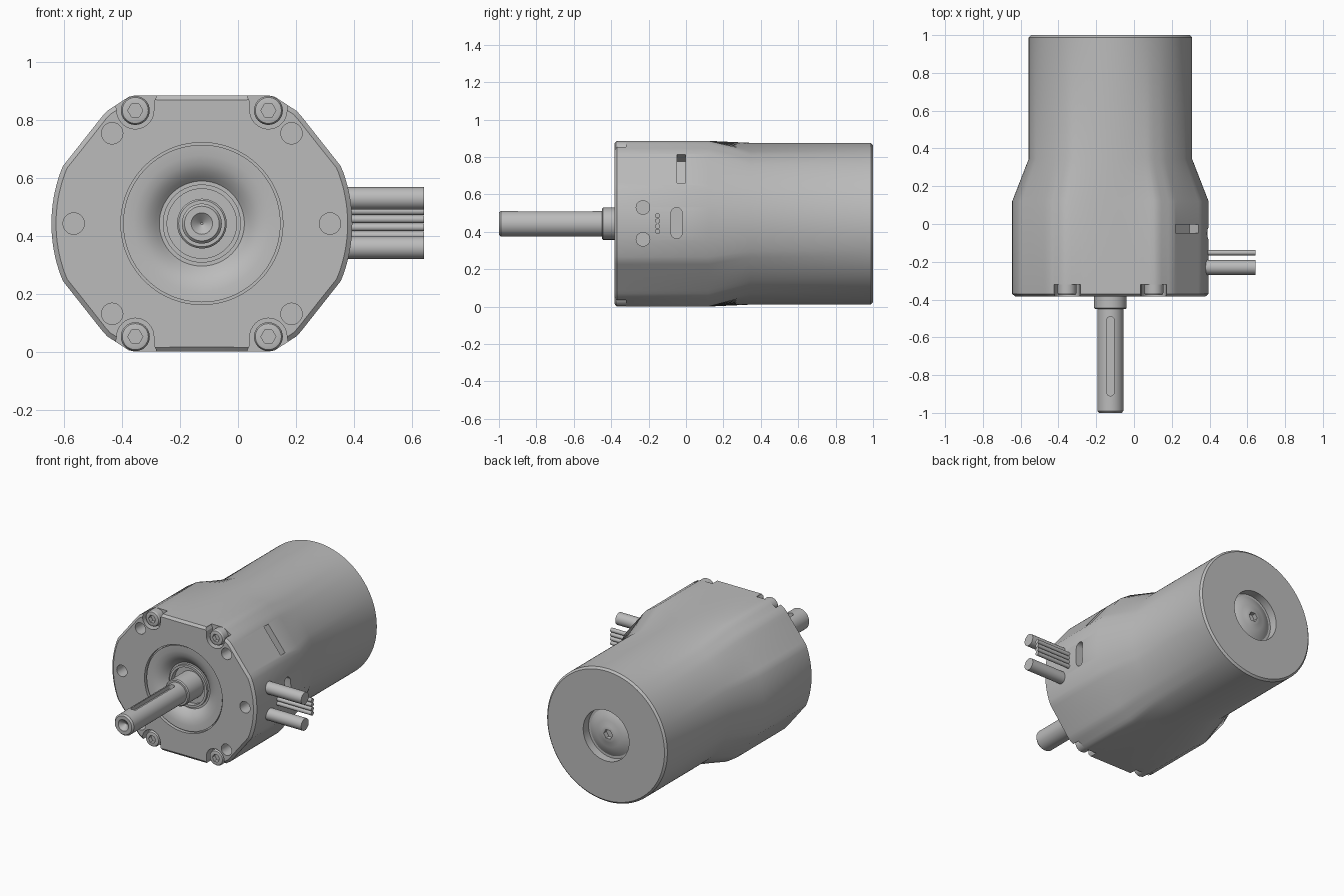
import bpy
import bmesh
from math import cos, sin, pi, radians
from mathutils import Vector

cube = bpy.data.objects.get("Cube")
if cube:
    bpy.data.objects.remove(cube)

CX, CZ = -0.125, 0.443            # motor axis
DIAG = radians(38.3)              # direction of the slanted housing flats
X, Y, Z = Vector((1, 0, 0)), Vector((0, 1, 0)), Vector((0, 0, 1))

metal = bpy.data.materials.new("plain grey")
metal.diffuse_color = (0.5, 0.5, 0.5, 1)
metal.use_nodes = True
metal.node_tree.nodes["Principled BSDF"].inputs["Base Color"].default_value = (0.5, 0.5, 0.5, 1)


def make_object(name, bm):
    bmesh.ops.recalc_face_normals(bm, faces=bm.faces)
    mesh = bpy.data.meshes.new(name)
    bm.to_mesh(mesh)
    bm.free()
    mesh.materials.append(metal)
    obj = bpy.data.objects.new(name, mesh)
    bpy.context.collection.objects.link(obj)
    return obj


def finish(obj, cutter_bm=None):
    """Cut the pockets out, then smooth everything except sharp edges."""
    bpy.ops.object.select_all(action='DESELECT')
    obj.select_set(True)
    bpy.context.view_layer.objects.active = obj
    if cutter_bm:
        cutter = make_object("cutter", cutter_bm)
        cutter.hide_render = True
        mod = obj.modifiers.new("cut", 'BOOLEAN')
        mod.operation, mod.solver, mod.object = 'DIFFERENCE', 'EXACT', cutter
        bpy.ops.object.modifier_apply(modifier=mod.name)
        bpy.data.objects.remove(cutter)
    bpy.ops.object.shade_smooth_by_angle(angle=radians(25))


def outline(a):
    """Housing radius: a circle trimmed by flats, the same in each quadrant."""
    q = abs((a + pi / 2) % pi - pi / 2)
    cuts = [0.52, 0.5 / cos(q - DIAG), 0.505 / cos(q - radians(57))]
    if q > 0.3:
        cuts.append(CZ / sin(q))
    return min(cuts)


def loft(name, rings, center=(CX, CZ), sides=48):
    """Rings along y, each (y, radius, share of housing outline)."""
    bm = bmesh.new()
    loops = []
    for y, r, *mix in rings:
        m = mix[0] if mix else 0
        loop = []
        for i in range(sides):
            a = 2 * pi * i / sides
            rad = r + m * outline(a) if m else r
            loop.append(bm.verts.new((center[0] + rad * cos(a), y, center[1] + rad * sin(a))))
        loops.append(loop)
    for p, q in zip(loops, loops[1:]):
        for i in range(sides):
            j = (i + 1) % sides
            bm.faces.new((p[i], p[j], q[j], q[i]))
    bm.faces.new(loops[0])
    bm.faces.new(loops[-1])
    return make_object(name, bm)


def prism(bm, pts, origin, u, v, low, high):
    """Extrude a 2D profile along u x v, between two depths."""
    w = u.cross(v)
    ends = [[bm.verts.new(origin + u * p + v * q + w * d) for p, q in pts] for d in (low, high)]
    n = len(pts)
    for i in range(n):
        j = (i + 1) % n
        bm.faces.new((ends[0][i], ends[0][j], ends[1][j], ends[1][i]))
    for end in ends:
        bm.faces.new(end)


def circle(r, n=24):
    return [(r * cos(2 * pi * i / n), r * sin(2 * pi * i / n)) for i in range(n)]


def slot(r, half):
    """Rounded slot, long along its second axis."""
    return [(p, q + (half - r if i < 12 else r - half))
            for i, (p, q) in enumerate(circle(r))]


AXIS = Vector((CX, 0, CZ))
SCREWS = [(sx * 0.23, sz * 0.391, sx, sz) for sx in (-1, 1) for sz in (-1, 1)]

# Housing: front dish, faceted gearbox, taper, round motor can, rear recess
housing = loft("motor_housing", [
    (-0.30, 0.12), (-0.335, 0.12), (-0.335, 0.135), (-0.32, 0.135), (-0.32, 0.147),
    (-0.333, 0.16), (-0.35, 0.18), (-0.363, 0.205), (-0.37, 0.235), (-0.372, 0.272),
    (-0.36, 0.272), (-0.36, 0.28), (-0.383, 0.28), (-0.383, -0.016, 1), (-0.37, 0, 1),
    (0.12, 0, 1), (0.345, 0.4325), (0.988, 0.4325), (1.0, 0.42), (1.0, 0.165),
    (0.945, 0.165), (0.945, 0.15), (0.962, 0.12), (0.973, 0.085), (0.978, 0.05),
    (0.98, 0.045)], sides=144)

cuts = bmesh.new()
# Mounting holes in the front face
for hx, hz in [(-0.443, 0), (0.443, 0)] + [(sx * 0.31, sz * 0.312) for *_, sx, sz in SCREWS]:
    prism(cuts, circle(0.037), AXIS + Vector((hx, 0, hz)), X, Z, 0.25, 0.45)
# Open screw pockets with flared mouths
pocket = [(0.064 * cos(a), 0.064 * sin(a)) for a in (pi + pi * i / 16 for i in range(17))]
pocket += [(0.068, 0.02), (0.085, 0.03), (0.14, 0.12), (-0.065, 0.12), (-0.072, 0.045), (-0.064, 0.03)]
for px, pz, sx, sz in SCREWS:
    prism(cuts, [(sx * p, sz * q) for p, q in pocket],
          AXIS + Vector((px, 0, pz)), X, Z, 0.32, 0.45)
# Slot on the left side and rectangular window in the slanted flat
prism(cuts, slot(0.03, 0.083), Vector((0.39, -0.05, 0.447)), Y, Z, -0.05, 0.05)
normal = Vector((cos(DIAG), 0, sin(DIAG)))
prism(cuts, [(-0.022, -0.098), (0.022, -0.098), (0.022, 0.098), (-0.022, 0.098)],
      Vector((0.285, -0.025, 0.74)), Y, normal.cross(Y), -0.065, 0.05)
# Hex socket in the rear dome
prism(cuts, circle(0.032, 6), AXIS, X, Z, -1.05, -0.95)
finish(housing, cuts)

# Output shaft with collar, centre hole and keyway
shaft = loft("output_shaft", [
    (-0.97, 0.004), (-1.0, 0.037), (-1.0, 0.06), (-0.99, 0.069), (-0.45, 0.069),
    (-0.45, 0.08), (-0.444, 0.086), (-0.29, 0.086)])
key = bmesh.new()
prism(key, slot(0.02, 0.21), Vector((CX, -0.70, CZ)), X, Y, 0.04, 0.1)
finish(shaft, key)

# Socket-head screws in the four pockets
for i, (px, pz, sx, sz) in enumerate(SCREWS):
    screw = loft(f"face_screw_{i + 1}", [
        (-0.377, 0.038), (-0.375, 0.045), (-0.366, 0.05), (-0.31, 0.05)],
        (CX + px, CZ + pz), 32)
    socket = bmesh.new()
    prism(socket, circle(0.026, 6), AXIS + Vector((px, 0, pz)), X, Z, 0.35, 0.45)
    finish(screw, socket)

# Cables leaving the left side
cables = [("power_cable", -0.23, z, 0.039) for z in (0.36, 0.53)]
cables += [("signal_wire", -0.152, 0.402 + 0.028 * i, 0.0135) for i in range(4)]
for i, (label, y, z, r) in enumerate(cables):
    wire = bmesh.new()
    prism(wire, circle(r), Vector((0, y, z)), Y, Z, 0.35, 0.643)
    finish(make_object(f"{label}_{i + 1}", wire))
